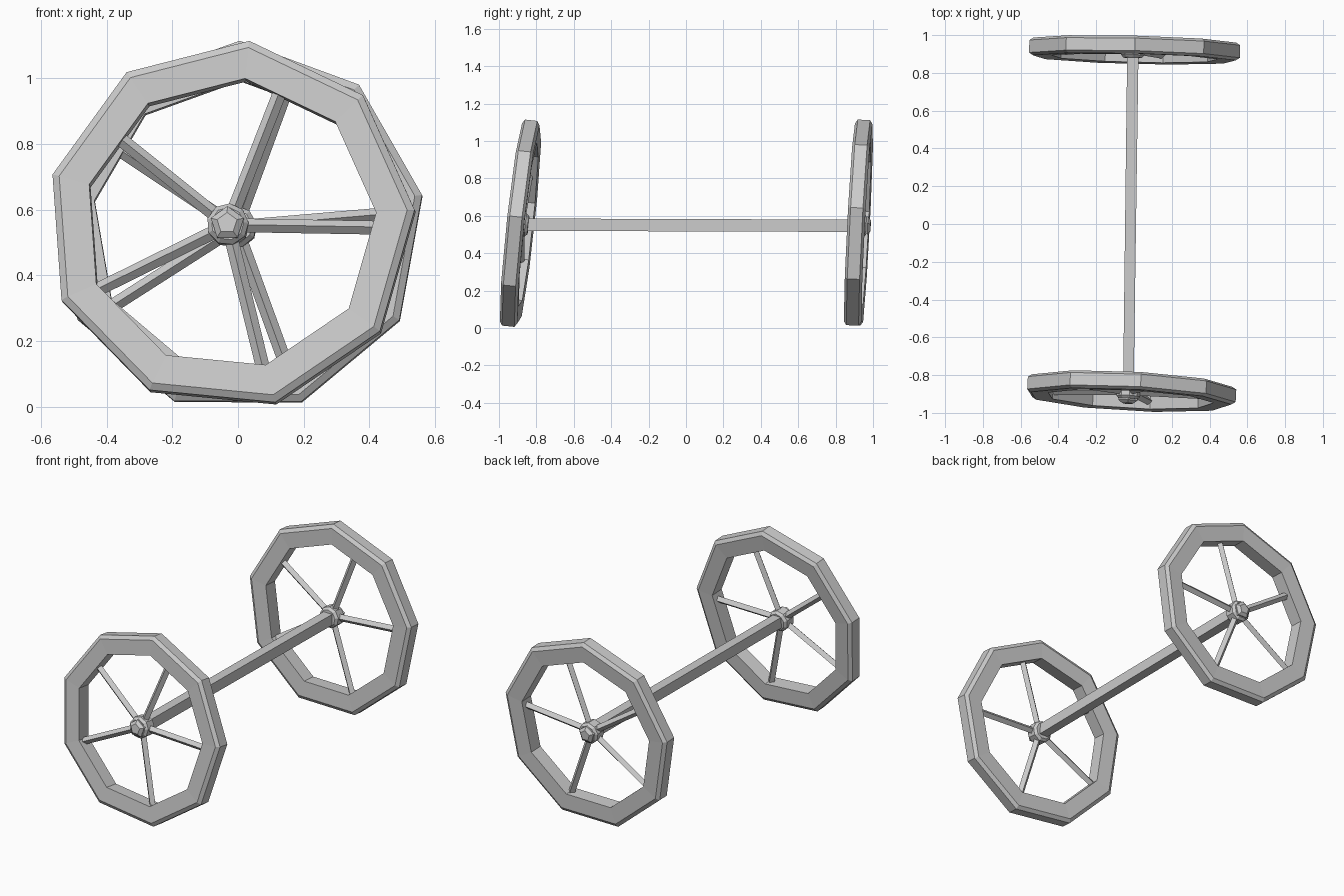
import bpy, bmesh
from math import sin, cos, radians
from mathutils import Vector

if "Cube" in bpy.data.objects:
    bpy.data.objects.remove(bpy.data.objects["Cube"])


def make_object(name, bm):
    bmesh.ops.recalc_face_normals(bm, faces=bm.faces)
    me = bpy.data.meshes.new(name)
    bm.to_mesh(me)
    bm.free()
    ob = bpy.data.objects.new(name, me)
    bpy.context.collection.objects.link(ob)
    return ob


def rings_to_mesh(name, rings, closed=False):
    """Bridge equal-sized rings of points; cap the ends unless closed."""
    bm = bmesh.new()
    vs = [[bm.verts.new(p) for p in ring] for ring in rings]
    n = len(vs[0])
    for i in range(len(vs) if closed else len(vs) - 1):
        a, b = vs[i], vs[(i + 1) % len(vs)]
        for j in range(n):
            k = (j + 1) % n
            bm.faces.new((a[j], a[k], b[k], b[j]))
    if not closed:
        bm.faces.new(vs[0])
        bm.faces.new(vs[-1])
    return make_object(name, bm)


def beam(name, start, end, up, offsets0, offsets1):
    """Bar between two points with a four-cornered section."""
    d = (end - start).normalized()
    side = d.cross(up).normalized()
    up = side.cross(d)
    return rings_to_mesh(name, [[p + side * a + up * b for a, b in offs]
                                for p, offs in ((start, offsets0), (end, offsets1))])


def diamond(r):
    return [(r, 0), (0, r), (-r, 0), (0, -r)]


def box(a, b):
    return [(-a, -b), (a, -b), (a, b), (-a, b)]


def wheel(prefix, centre, hub, radius, start, slope_x, slope_z, spokes, out):
    axis = Vector((-slope_x, 1, -slope_z)).normalized()
    u = Vector((1, slope_x, 0)).normalized()
    w = u.cross(axis)

    def ring(c, r, depth, n, a0):
        return [c + axis * depth + (u * cos(radians(a0 + 360 * i / n))
                + w * sin(radians(a0 + 360 * i / n))) * r for i in range(n)]

    # nine-sided rim with chamfered outer corners
    profile = [(0.447, -0.043), (radius - 0.022, -0.047), (radius, -0.033),
               (radius, 0.033), (radius - 0.022, 0.047), (0.447, 0.043)]
    rings_to_mesh(prefix + "_rim",
                  [ring(centre, r, d, 9, start) for r, d in profile], closed=True)
    # diamond-section spokes
    for i, a in enumerate(spokes):
        d = u * cos(radians(a)) + w * sin(radians(a))
        beam(f"{prefix}_spoke_{i + 1}", hub + d * 0.03, centre + d * 0.47,
             axis, diamond(0.021), diamond(0.021))
    # hub barrel
    rings_to_mesh(prefix + "_hub",
                  [ring(hub, r, d, 9, start) for r, d in
                   ((0.05, -0.042), (0.064, -0.028), (0.064, 0.028), (0.05, 0.042))])
    # five-sided hub cap on the outer side
    rings_to_mesh(prefix + "_hub_cap",
                  [ring(hub, r, out * d, 5, 18) for r, d in
                   ((0.053, 0.03), (0.053, 0.05), (0.032, 0.065))])


front_hub = Vector((-0.03, -0.885, 0.553))
rear_hub = Vector((-0.006, 0.922, 0.547))

wheel("front_wheel", Vector((-0.022, -0.885, 0.553)), front_hub, 0.564, 4.4,
      -0.052, 0.108, (-1, 70, 142, 206, 283), -1)
wheel("rear_wheel", Vector((0.003, 0.922, 0.547)), rear_hub, 0.567, 9.8,
      -0.025, 0.052, (5, 71, 147, 212, 289), 1)

# square axle joining the hubs
beam("axle", front_hub, rear_hub, Vector((0, 0, 1)),
     box(0.028, 0.033), box(0.03, 0.033))
